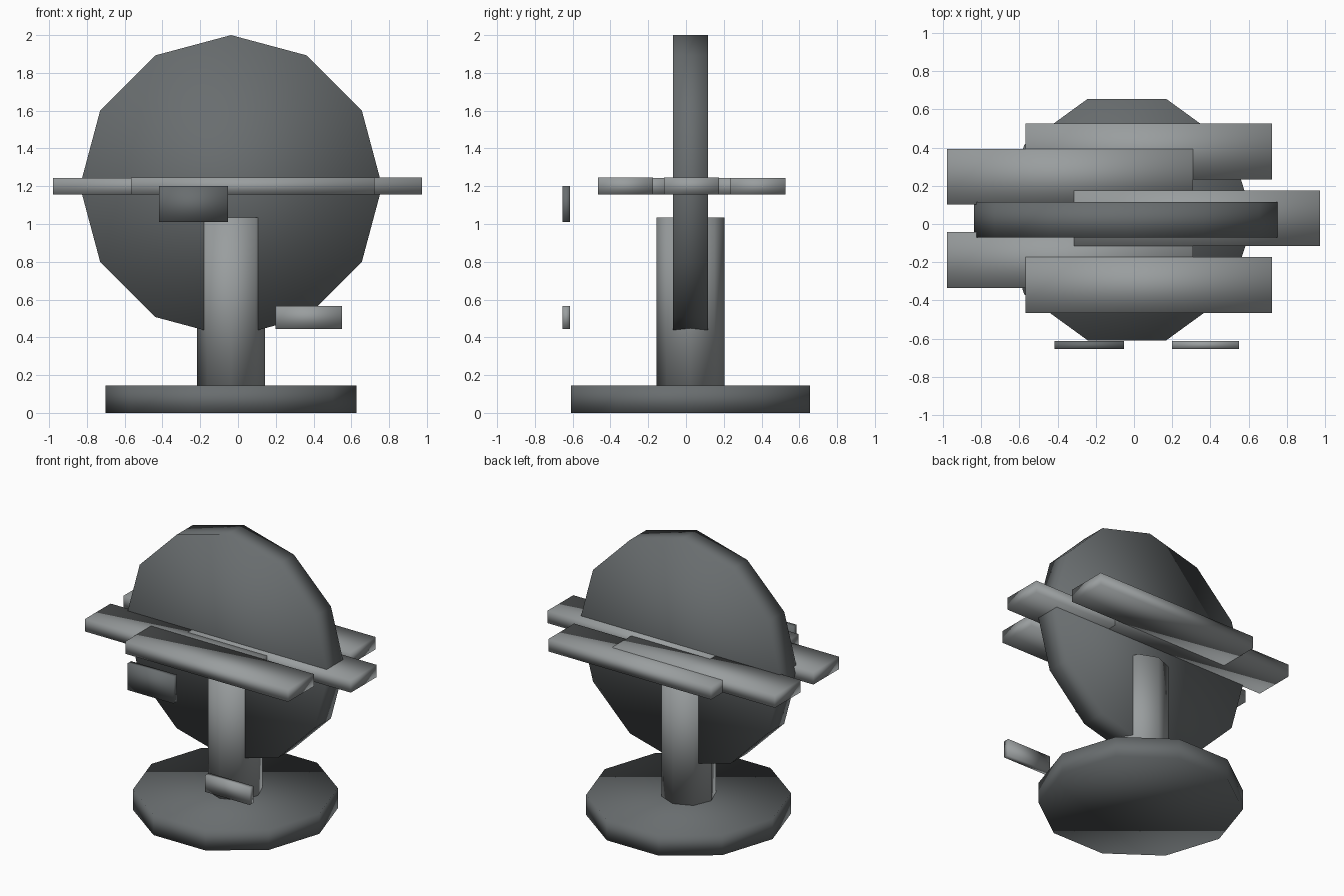
import bpy
import bmesh
from math import cos, sin, pi
from mathutils import Matrix, Vector

if "Cube" in bpy.data.objects:
    bpy.data.objects.remove(bpy.data.objects["Cube"], do_unlink=True)


def material(name, color):
    m = bpy.data.materials.new(name)
    m.use_nodes = True
    m.diffuse_color = color
    m.node_tree.nodes["Principled BSDF"].inputs["Base Color"].default_value = color
    return m


dark = material("dark grey", (0.14, 0.153, 0.158, 1))
light = material("light grey", (0.32, 0.34, 0.345, 1))


def finish(name, bm, mat):
    bmesh.ops.recalc_face_normals(bm, faces=bm.faces)
    mesh = bpy.data.meshes.new(name)
    bm.to_mesh(mesh)
    bm.free()
    mesh.materials.append(mat)
    mesh.shade_smooth()
    obj = bpy.data.objects.new(name, mesh)
    bpy.context.collection.objects.link(obj)
    return obj


def prism(name, sides, radius, depth, center, mat, upright=True):
    """Regular prism with a corner on +x, standing up or facing the front."""
    bm = bmesh.new()
    ring = [bm.verts.new((radius * cos(2 * pi * i / sides),
                          radius * sin(2 * pi * i / sides), -depth / 2))
            for i in range(sides)]
    cap = bm.faces.new(ring)
    top = bmesh.ops.extrude_face_region(bm, geom=[cap], use_keep_orig=True)["geom"]
    bmesh.ops.translate(bm, vec=(0, 0, depth),
                        verts=[v for v in top if isinstance(v, bmesh.types.BMVert)])
    if not upright:
        bmesh.ops.rotate(bm, verts=bm.verts, matrix=Matrix.Rotation(pi / 2, 3, "X"))
    bmesh.ops.translate(bm, vec=center, verts=bm.verts)
    return finish(name, bm, mat)


def box(name, size, center, mat):
    bm = bmesh.new()
    bmesh.ops.create_cube(bm, size=1)
    bmesh.ops.scale(bm, vec=size, verts=bm.verts)
    bmesh.ops.translate(bm, vec=Vector(center), verts=bm.verts)
    return finish(name, bm, mat)


CX, CY = -0.037, 0.023

# Base, post and upright disc share one axis
prism("base", 10, 0.665, 0.145, (CX, CY, 0.0725), dark)
prism("post", 8, 0.18, 0.89, (CX, CY, 0.59), light)
prism("disc", 12, 0.8, 0.185, (CX, CY, 1.2), dark, upright=False)

# Staggered planks through the middle of the disc, each a hair off level
planks = [("back", 0.078, 0.38), ("mid_back", -0.335, 0.248), ("middle", 0.33, 0.03),
          ("mid_front", -0.335, -0.188), ("front", 0.078, -0.32)]
for i, (label, x, y) in enumerate(planks):
    lift = (0, 0.001, 0.002, 0.001, 0.002)[i]
    box("plank_" + label, (1.29, 0.292, 0.088), (x, y, 1.199 + lift), light)

# Small floating plates at the front
box("upper_plate", (0.365, 0.042, 0.19), (-0.235, -0.634, 1.105), dark)
box("lower_plate", (0.352, 0.042, 0.12), (0.375, -0.634, 0.505), light)
